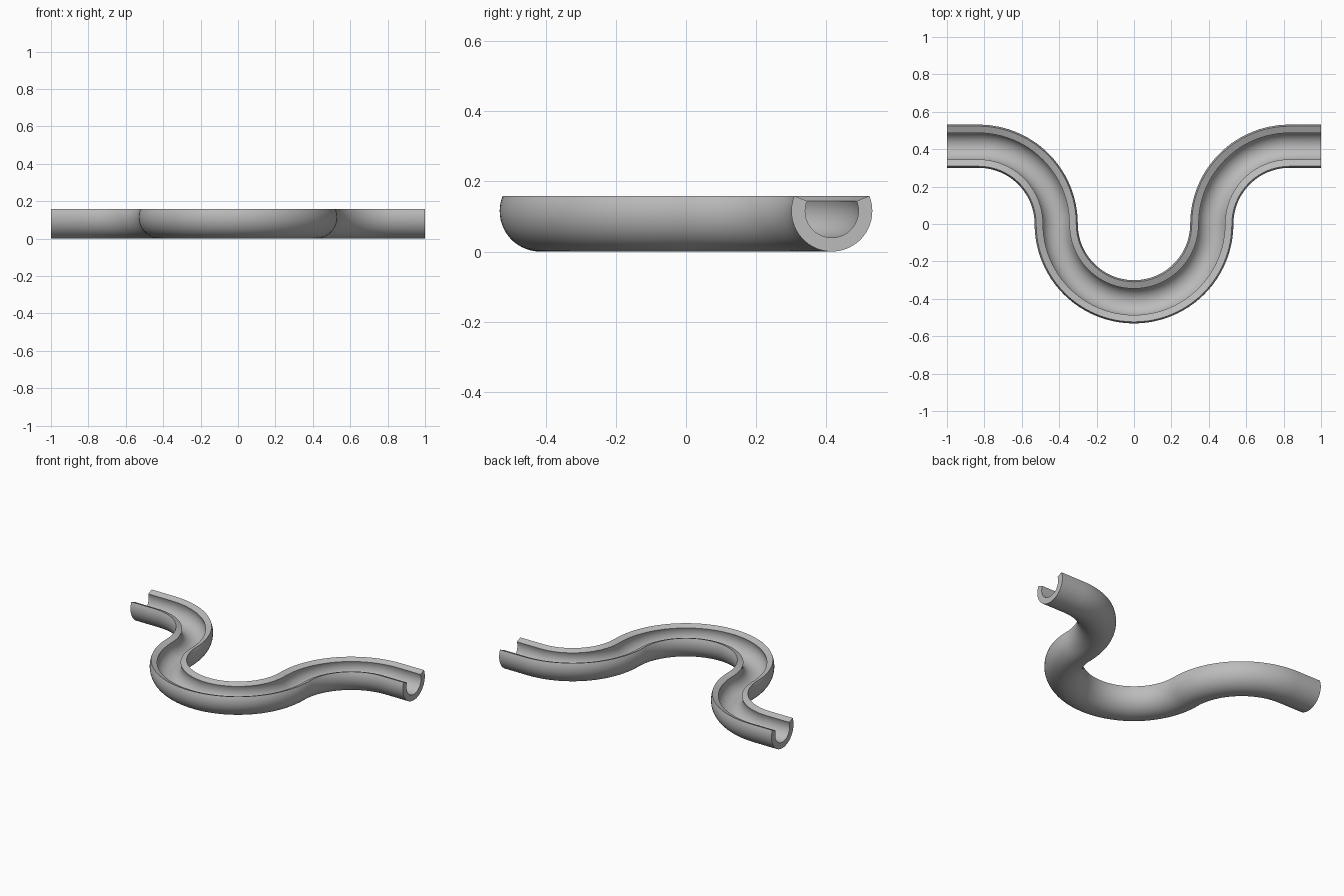
import bpy
import bmesh
from math import sin, cos, pi, radians

cube = bpy.data.objects.get("Cube")
if cube:
    bpy.data.objects.remove(cube, do_unlink=True)

BEND = 0.416          # radius of every bend along the centreline
OUTER, INNER = 0.1155, 0.076
RIM = radians(22)     # how far the walls rise past the half circle
STEPS, SIDES = 24, 32


def arc(cx, start, end, steps, turn):
    """Points on a bend, each with the sideways direction of the path."""
    for i in range(steps + 1):
        a = start + (end - start) * i / steps
        yield cx + BEND * cos(a), BEND * sin(a), turn * cos(a), turn * sin(a)


# Centreline: straight end, quarter bend, half bend, quarter bend, straight end
path = [(-1, BEND, 0, 1)]
path += arc(-2 * BEND, pi / 2, 0, STEPS, 1)
path += list(arc(0, pi, 2 * pi, 2 * STEPS, -1))[1:]
path += list(arc(2 * BEND, pi, pi / 2, STEPS, 1))[1:]
path.append((1, BEND, 0, 1))

# Cross-section: outer wall one way round, inner wall back again
angles = [-pi - RIM + (pi + 2 * RIM) * i / SIDES for i in range(SIDES + 1)]
profile = [(OUTER * cos(a), OUTER * sin(a)) for a in angles]
profile += [(INNER * cos(a), INNER * sin(a)) for a in reversed(angles)]
count = len(profile)

bm = bmesh.new()
rings = []
for x, y, sx, sy in path:
    # keep the sideways direction continuous through the reversed bends
    rings.append([bm.verts.new((x + u * sx, y + u * sy, OUTER + w)) for u, w in profile])

# Walls and rims
for a, b in zip(rings, rings[1:]):
    for i in range(count):
        j = (i + 1) % count
        bm.faces.new((a[i], a[j], b[j], b[i]))

# Flat ends
for ring in (rings[0], rings[-1]):
    for i in range(SIDES):
        bm.faces.new((ring[i], ring[i + 1], ring[count - 2 - i], ring[count - 1 - i]))

bmesh.ops.recalc_face_normals(bm, faces=bm.faces)
mesh = bpy.data.meshes.new("curved_channel")
bm.to_mesh(mesh)
bm.free()

channel = bpy.data.objects.new("curved_channel", mesh)
bpy.context.collection.objects.link(channel)

# Plain grey
grey = bpy.data.materials.new("plain_grey")
grey.use_nodes = True
colour = (0.5, 0.5, 0.5, 1)
grey.diffuse_color = colour
grey.node_tree.nodes["Principled BSDF"].inputs["Base Color"].default_value = colour
mesh.materials.append(grey)

# Smooth walls with crisp rims and ends
bpy.ops.object.select_all(action="DESELECT")
channel.select_set(True)
bpy.context.view_layer.objects.active = channel
bpy.ops.object.shade_smooth_by_angle(angle=radians(35))
